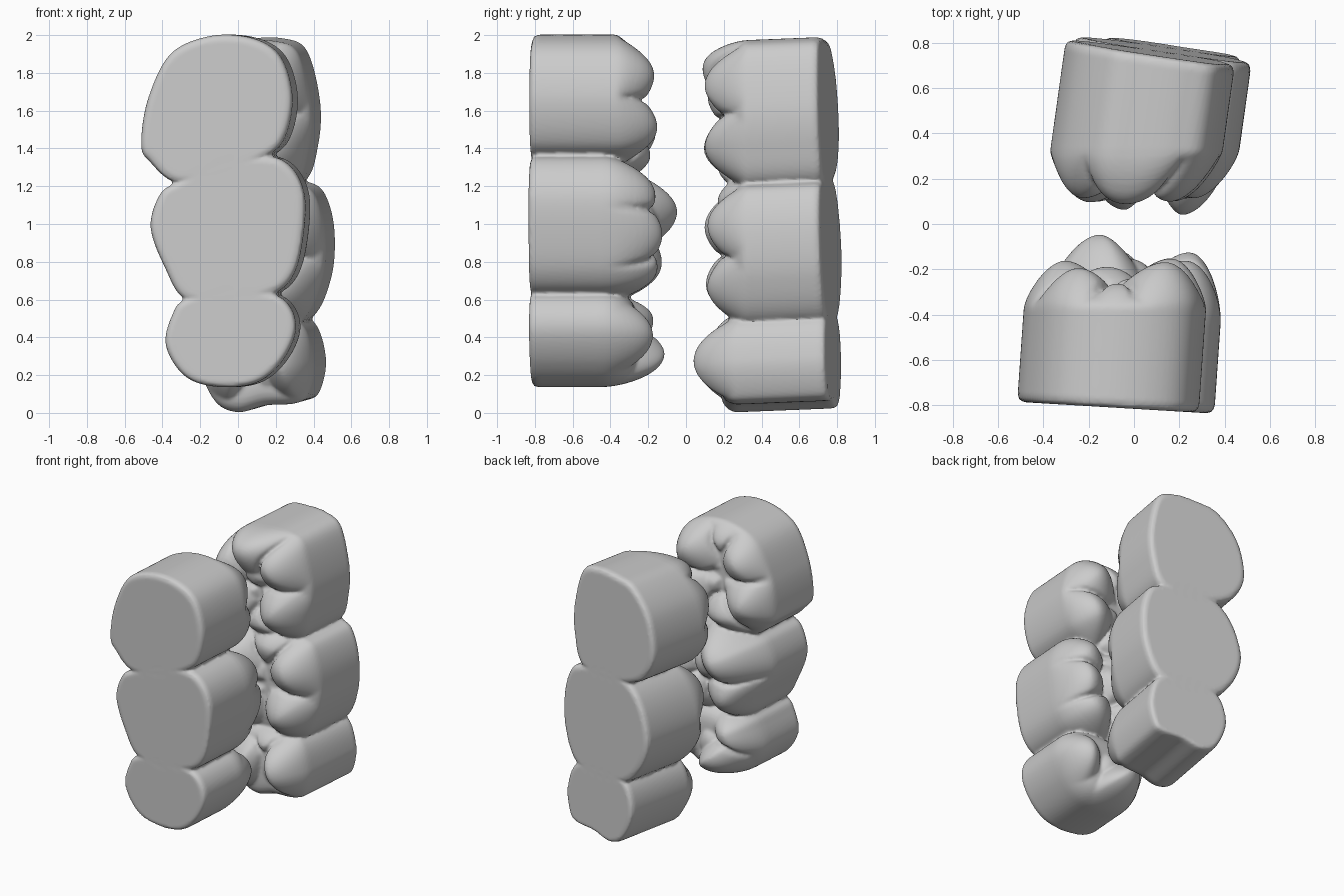
import bpy, bmesh, math
from mathutils import Vector

if "Cube" in bpy.data.objects:
    bpy.data.objects.remove(bpy.data.objects["Cube"])


def closed_curve(pts, steps=10):
    """Smooth closed loop through the given points."""
    p = [Vector(q) for q in pts]
    n, out = len(p), []
    for i in range(n):
        a, b, c, d = p[i - 1], p[i], p[(i + 1) % n], p[(i + 2) % n]
        for s in range(steps):
            t = s / steps
            out.append(0.5 * (2 * b + (c - a) * t + (2 * a - 5 * b + 4 * c - d) * t * t
                              + (3 * b - a - 3 * c + d) * t ** 3))
    return out


def add_tooth(bm, outline, cusps, seam, fossa, side, base, lean):
    """One closed tooth: flat base, leaning wall, cusped crown facing along side."""
    loop = closed_curve(outline)
    centre = sum(loop, Vector((0, 0))) / len(loop)

    def place(q, y):
        dy = y - base(*q)
        return Vector((q[0] + lean[0] * dy, y, q[1] + lean[1] * dy))

    mid = place(centre, seam)
    pit = Vector((mid.x, mid.z))

    def cusp_height(p, x, z, peak):
        """Rounded cusp with a ridge sloping down towards the central pit."""
        c = Vector((x, z))
        ridge = (pit - c) * 0.7
        s = min(1, max(0, (p - c).dot(ridge) / ridge.length_squared))
        return side * peak - 0.11 * s ** 1.5 - 3.3 * (p - c - ridge * s).length_squared

    def crown(q, t):
        s = place(q, seam)
        p = Vector((s.x, s.z))
        hs = sorted((cusp_height(p, *c) for c in cusps), reverse=True)
        # narrow fissure where two cusps meet
        h = hs[0] - 0.03 * math.exp(-((hs[0] - hs[1]) / 0.025) ** 2)
        h = max(h, side * fossa)
        rim = max(0.0, 1 - t ** 4.5) ** 0.5
        return seam + side * (h - side * seam) * rim

    # (scale, y function) for each ring, from base to crown centre
    rings = [(0.92, lambda q, t: base(*q)),
             (0.98, lambda q, t: base(*q) + side * 0.01),
             (1.0, lambda q, t: base(*q) + side * 0.035)]
    for t in [1, .995, .985, .97, .95, .92] + [0.88 - 0.03 * i for i in range(29)]:
        rings.append((t, crown))
    rows = []
    for t, fn in rings:
        row = []
        for p in loop:
            q = centre + (p - centre) * t
            row.append(bm.verts.new(place(q, fn(q, t))))
        rows.append(row)
    n = len(loop)
    for a, b in zip(rows, rows[1:]):
        for i in range(n):
            j = (i + 1) % n
            bm.faces.new((a[i], a[j], b[j], b[i]))
    tip = bm.verts.new(place(centre, crown(centre, 0)))
    bot = bm.verts.new(place(centre, base(*centre)))
    for i in range(n):
        j = (i + 1) % n
        bm.faces.new((rows[-1][i], rows[-1][j], tip))
        bm.faces.new((rows[0][j], rows[0][i], bot))


def build_row(name, teeth, side, base, lean):
    """Three overlapping teeth fused into one block."""
    bm = bmesh.new()
    for outline, cusps, seam, fossa in teeth:
        add_tooth(bm, outline, cusps, seam, fossa, side, base, lean)
    bmesh.ops.recalc_face_normals(bm, faces=bm.faces)
    me = bpy.data.meshes.new(name)
    bm.to_mesh(me)
    bm.free()
    ob = bpy.data.objects.new(name, me)
    bpy.context.collection.objects.link(ob)
    fuse = ob.modifiers.new("fuse", 'REMESH')
    fuse.mode = 'VOXEL'
    fuse.voxel_size = 0.011
    fuse.use_smooth_shade = True
    soft = ob.modifiers.new("soften", 'SMOOTH')
    soft.factor = 0.5
    soft.iterations = 1
    return ob


# front row: large molar, middle molar, premolar (outline x,z / cusps x,z,y / wall end / pit)
front_large = ([(-.15, 1.995), (.07, 1.985), (.22, 1.89), (.285, 1.68), (.25, 1.47), (.15, 1.36),
                (-.1, 1.25), (-.33, 1.22), (-.47, 1.33), (-.515, 1.42), (-.48, 1.66), (-.36, 1.9)],
               [(.14, 1.8, -.15), (.17, 1.5, -.13), (-.27, 1.77, -.18), (-.33, 1.48, -.15),
                (-.12, 1.34, -.17), (-.08, 1.88, -.25)], -.38, -.29)
front_middle = ([(.15, 1.36), (.28, 1.3), (.35, 1.15), (.34, .92), (.29, .73), (.18, .63),
                 (-.05, .58), (-.28, .6), (-.39, .77), (-.465, .98), (-.42, 1.15), (-.33, 1.22),
                 (-.1, 1.33)],
                [(.23, 1.16, -.14), (.25, .94, -.1), (.17, .73, -.12), (-.18, 1.07, -.04),
                 (-.24, .78, -.1)], -.44, -.28)
front_small = ([(.18, .63), (.28, .55), (.3, .42), (.22, .26), (.08, .155), (-.13, .14), (-.29, .2),
                (-.385, .36), (-.35, .52), (-.28, .6), (-.05, .65)],
               [(.19, .4, -.16), (-.1, .31, -.11), (-.22, .5, -.15)], -.46, -.26)
build_row("front_teeth_row", [front_large, front_middle, front_small], 1,
          lambda x, z: -.815 - .06 * x, (.07, 0))

# back row: same three teeth, leaning and facing the front row
back_large = ([(.05, 1.98), (.24, 1.985), (.37, 1.92), (.44, 1.65), (.43, 1.42), (.36, 1.23),
               (.15, 1.19), (-.07, 1.23), (-.22, 1.32), (-.3, 1.5), (-.25, 1.76), (-.1, 1.94)],
              [(-.01, 1.91, .045), (.2, 1.74, .09), (.22, 1.42, .09), (-.22, 1.7, .09),
               (-.17, 1.4, .08), (.03, 1.28, .15)], .33, .23)
back_middle = ([(.36, 1.23), (.46, 1.17), (.515, .98), (.5, .72), (.39, .5), (.15, .46), (-.06, .5),
                (-.2, .65), (-.26, .85), (-.2, 1.08), (-.07, 1.23), (.15, 1.28)],
               [(.31, 1.0, .1), (.27, .67, .1), (-.15, 1.0, .08), (-.12, .68, .09),
                (.12, 1.15, .15)], .33, .23)
back_small = ([(.39, .5), (.47, .3), (.44, .12), (.37, .07), (.22, .06), (.07, .025), (-.05, .09),
               (-.13, .3), (-.06, .5), (.15, .54)],
              [(.25, .28, .035), (-.01, .26, .06), (.12, .43, .14)], .28, .18)
build_row("back_teeth_row", [back_large, back_middle, back_small], -1,
          lambda x, z: .785 - .15 * x - .03 * (z - 1), (.14, .04))
